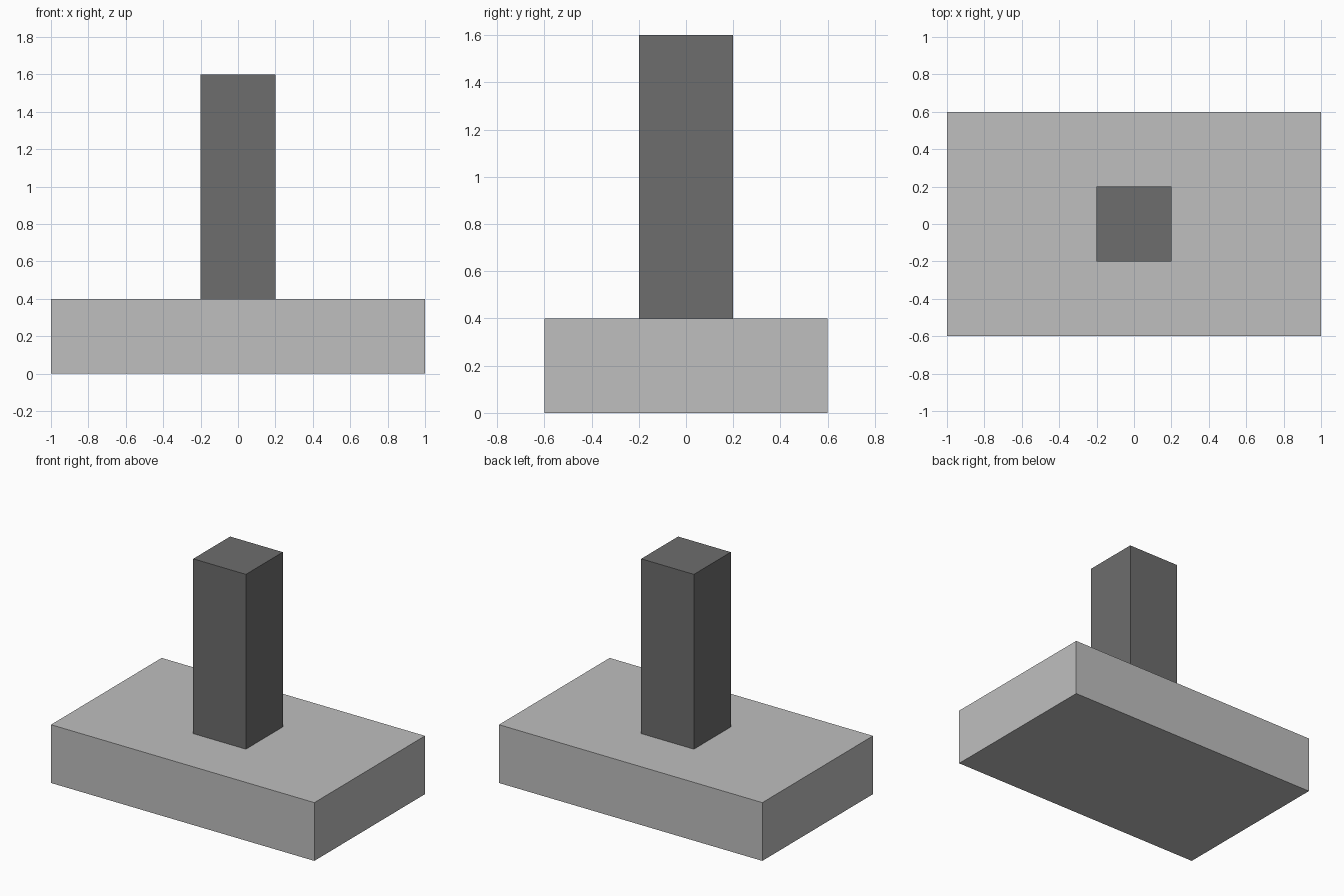
import bpy

cube = bpy.data.objects.get("Cube")
if cube:
    bpy.data.objects.remove(cube, do_unlink=True)


def make_material(name, grey):
    mat = bpy.data.materials.new(name)
    mat.use_nodes = True
    colour = (grey, grey, grey, 1)
    mat.diffuse_color = colour
    mat.node_tree.nodes["Principled BSDF"].inputs["Base Color"].default_value = colour
    return mat


def make_box(name, size, bottom, mat):
    """Box centred on the z axis, standing at the given height."""
    bpy.ops.mesh.primitive_cube_add(size=1, location=(0, 0, bottom + size[2] / 2))
    box = bpy.context.object
    box.name = name
    box.scale = size
    bpy.ops.object.transform_apply(location=False, rotation=False, scale=True)
    box.data.materials.append(mat)
    return box


light_grey = make_material("light grey", 0.52)
dark_grey = make_material("dark grey", 0.153)

# Wide slab with a square column standing on its middle
base_height = 0.4
make_box("base_slab", (2, 1.2, base_height), 0, light_grey)
make_box("column", (0.4, 0.4, 1.2), base_height, dark_grey)
